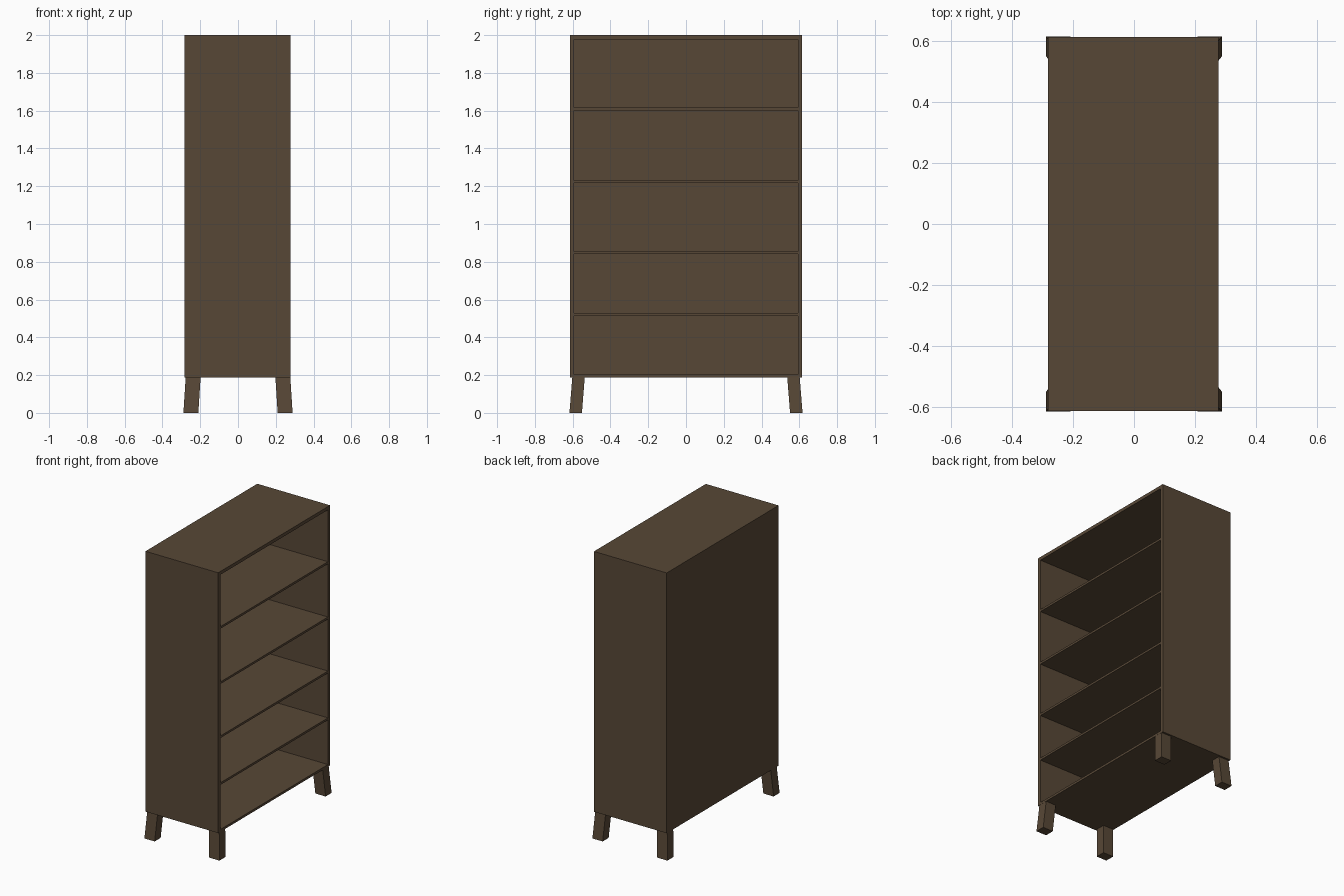
import bpy

if "Cube" in bpy.data.objects:
    bpy.data.objects.remove(bpy.data.objects["Cube"])

wood = bpy.data.materials.new("dark_brown_wood")
wood.diffuse_color = (0.097, 0.064, 0.037, 1)
wood.use_nodes = True
wood.node_tree.nodes["Principled BSDF"].inputs["Base Color"].default_value = wood.diffuse_color


def make(name, verts):
    """Six-sided block: four bottom corners, then four top corners."""
    faces = [(3, 2, 1, 0), (4, 5, 6, 7), (0, 1, 5, 4),
             (1, 2, 6, 5), (2, 3, 7, 6), (3, 0, 4, 7)]
    me = bpy.data.meshes.new(name)
    me.from_pydata(verts, [], faces)
    me.materials.append(wood)
    ob = bpy.data.objects.new(name, me)
    bpy.context.collection.objects.link(ob)
    return ob


def ring(x0, x1, y0, y1, z):
    return [(x0, y0, z), (x1, y0, z), (x1, y1, z), (x0, y1, z)]


def box(name, x0, x1, y0, y1, z0, z1):
    return make(name, ring(x0, x1, y0, y1, z0) + ring(x0, x1, y0, y1, z1))


BACK, FRONT, HALF = -0.282, 0.278, 0.615
BOTTOM, TOP, T = 0.188, 2.0, 0.023
INNER = HALF - T

# Case: sides, top, bottom and closed back (opening faces +x)
box("side_panel_near", BACK, FRONT, -HALF, -INNER, BOTTOM, TOP)
box("side_panel_far", BACK, FRONT, INNER, HALF, BOTTOM, TOP)
box("top_panel", BACK, FRONT, -INNER, INNER, TOP - T, TOP)
box("bottom_panel", BACK, FRONT, -INNER, INNER, BOTTOM, 0.204)
box("back_panel", BACK, BACK + 0.01, -INNER, INNER, 0.204, TOP - T)

# Shelves, spacing grows toward the top
for i, z in enumerate((0.529, 0.855, 1.231, 1.616)):
    box(f"shelf_{i + 1}", BACK + 0.01, FRONT, -INNER, INNER, z - 0.015, z)

# Splayed legs, foot pushed outward at each corner
for sx, sxn in ((-1, "back"), (1, "front")):
    for sy, syn in ((-1, "near"), (1, "far")):
        def corner(x_in, x_out, y_in, y_out, z):
            xs = sorted((sx * x_in, sx * x_out))
            ys = sorted((sy * y_in, sy * y_out))
            return ring(*xs, *ys, z)
        make(f"{sxn}_{syn}_leg",
             corner(0.21, 0.289, 0.551, 0.617, 0)
             + corner(0.198, 0.277, 0.536, 0.602, BOTTOM))
